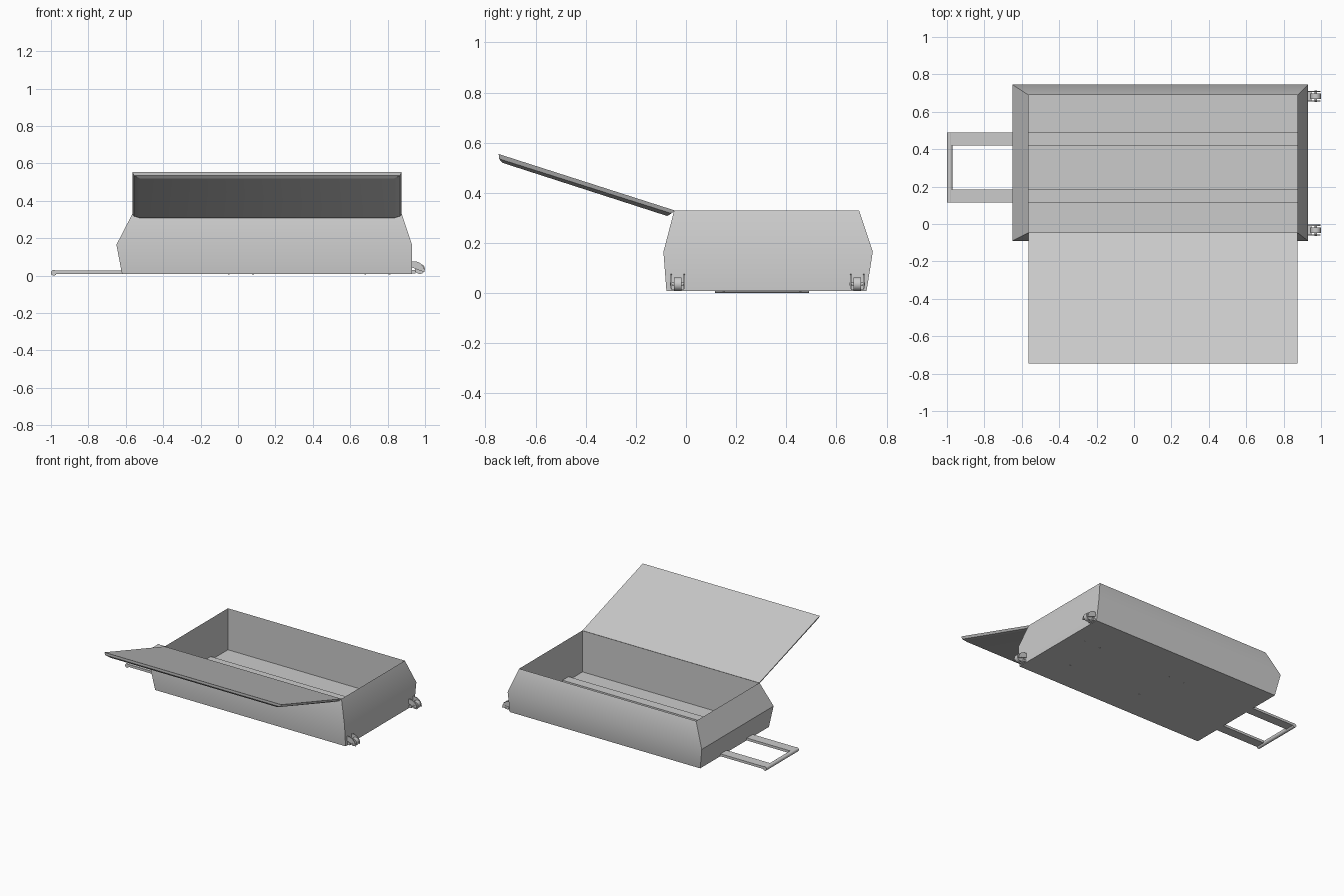
import bpy, bmesh, math

cube = bpy.data.objects.get("Cube")
if cube:
    bpy.data.objects.remove(cube, do_unlink=True)

grey = bpy.data.materials.new("light_grey")
grey.use_nodes = True
GREY = (0.6, 0.6, 0.6, 1)
grey.diffuse_color = GREY
grey.node_tree.nodes["Principled BSDF"].inputs["Base Color"].default_value = GREY


def finish(name, bm, smooth=True):
    bmesh.ops.recalc_face_normals(bm, faces=bm.faces)
    mesh = bpy.data.meshes.new(name)
    bm.to_mesh(mesh)
    bm.free()
    mesh.materials.append(grey)
    obj = bpy.data.objects.new(name, mesh)
    bpy.context.collection.objects.link(obj)
    if smooth:
        bpy.ops.object.select_all(action='DESELECT')
        obj.select_set(True)
        bpy.context.view_layer.objects.active = obj
        bpy.ops.object.shade_smooth_by_angle(angle=math.radians(30))
    return obj


def loft(name, rings):
    """Closed solid through four-sided rings: x0, x1, front (y, z), rear (y, z)."""
    bm = bmesh.new()
    loops = []
    for x0, x1, f, r in rings:
        pts = [(x0, *f), (x1, *f), (x1, *r), (x0, *r)]
        loops.append([bm.verts.new(p) for p in pts])
    for a, b in zip(loops, loops[1:]):
        for i in range(4):
            j = (i + 1) % 4
            bm.faces.new((a[i], a[j], b[j], b[i]))
    bm.faces.new(loops[0])
    bm.faces.new(loops[-1])
    return finish(name, bm)


def box(name, x0, x1, y0, y1, z0, z1):
    return loft(name, [(x0, x1, (y0, z), (y1, z)) for z in (z0, z1)])


def cylinder(name, center, radius, length, axis='Y', sides=24):
    bm = bmesh.new()
    bmesh.ops.create_cone(bm, cap_ends=True, segments=sides,
                          radius1=radius, radius2=radius, depth=length)
    obj = finish(name, bm)
    obj.location = center
    if axis == 'Y':
        obj.rotation_euler.x = math.pi / 2
    return obj


def plate(name, profile, y0, y1):
    """Side profile in x and z, given thickness along y."""
    bm = bmesh.new()
    a, b = ([bm.verts.new((x, y, z)) for x, z in profile] for y in (y0, y1))
    n = len(profile)
    for i in range(n):
        j = (i + 1) % n
        bm.faces.new((a[i], a[j], b[j], b[i]))
    bm.faces.new(a)
    bm.faces.new(b)
    return finish(name, bm, False)


# Open case: faceted outside, knife-edge rim, straight inner walls and floor
loft("case_body", [
    (-0.62, 0.93, (-0.078, 0.008), (0.72, 0.008)),
    (-0.65, 0.93, (-0.09, 0.165), (0.745, 0.165)),
    (-0.565, 0.875, (-0.047, 0.33), (0.69, 0.33)),
    (-0.565, 0.875, (-0.047, 0.025), (0.69, 0.025)),
])

# Tilted lid with a bevelled outer side
loft("lid", [
    (-0.565, 0.875, (-0.747, 0.555), (-0.045, 0.33)),
    (-0.557, 0.867, (-0.746, 0.536), (-0.058, 0.318)),
    (-0.525, 0.835, (-0.732, 0.52), (-0.075, 0.308)),
])

# Rails on the floor and pull handle arms
for side, y in (("front", 0.15), ("rear", 0.455)):
    box(side + "_floor_rail", -0.565, 0.875, y - 0.035, y + 0.035, 0.02, 0.052)
    box(side + "_handle_arm", -0.985, -0.6, y - 0.035, y + 0.035, 0.01, 0.028)
    # Small screw heads under the floor
    for i, x in enumerate((0.81, 0.68, 0.08, -0.05)):
        cylinder(f"{side}_screw_{i}", (x, y, 0.008), 0.005, 0.003, 'Z', 10)
cylinder("handle_grip", (-0.985, 0.3025, 0.015), 0.015, 0.375)

# Wheels with fan-shaped side brackets
arc = [(0.945 + 0.053 * math.cos(t), 0.018 + 0.058 * math.sin(t))
       for t in (math.radians(a) for a in range(0, 91, 15))]
for side, y in (("front", -0.033), ("rear", 0.683)):
    for k in (-1, 1):
        c = y + k * 0.026
        plate(f"{side}_wheel_bracket_{k}", arc + [(0.925, 0.076), (0.925, 0.045)],
              c - 0.003, c + 0.003)
    cylinder(side + "_wheel", (0.972, y, 0.036), 0.027, 0.03)
    cylinder(side + "_axle", (0.972, y, 0.036), 0.006, 0.06, sides=12)
    box(side + "_wheel_mount", 0.925, 0.95, y - 0.024, y + 0.024, 0.012, 0.03)
